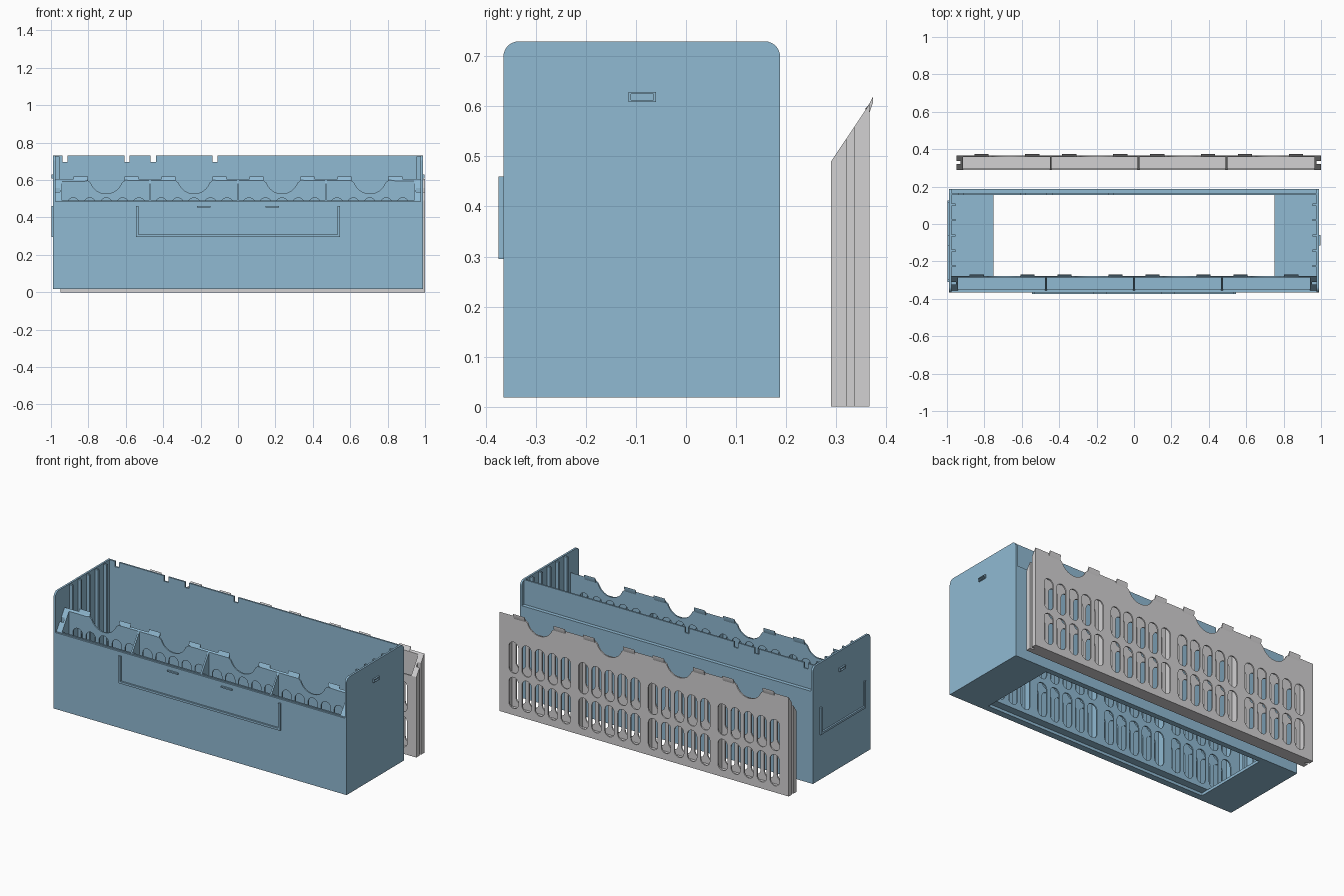
import bpy, bmesh, math
from mathutils import Matrix

old = bpy.data.objects.get("Cube")
if old:
    bpy.data.objects.remove(old, do_unlink=True)


def material(name, rgb):
    m = bpy.data.materials.new(name)
    m.use_nodes = True
    m.diffuse_color = (*rgb, 1)
    m.node_tree.nodes["Principled BSDF"].inputs["Base Color"].default_value = (*rgb, 1)
    return m


BLUE = material("dusty blue plastic", (0.28, 0.49, 0.65))
GREY = material("light grey plastic", (0.65, 0.64, 0.65))
parts = []

# axis -> which world axes carry the sheet's two drawing directions and its depth
AXES = {"x": ((0, 0, 1), (1, 0, 0), (0, 1, 0)),
        "y": ((1, 0, 0), (0, 0, 1), (0, 1, 0)),
        "z": ((1, 0, 0), (0, 1, 0), (0, 0, 1))}


def sheet(name, mat, axis, lo, hi, loops):
    """Flat plate between two depths; the first loop is the outline, the rest are holes."""
    curve = bpy.data.curves.new(name, "CURVE")
    curve.dimensions = "2D"
    curve.fill_mode = "BOTH"
    curve.extrude = (hi - lo) / 2
    for loop in loops:
        s = curve.splines.new("POLY")
        s.points.add(len(loop) - 1)
        for p, (u, v) in zip(s.points, loop):
            p.co = (u, v, 0, 1)
        s.use_cyclic_u = True
    tmp = bpy.data.objects.new(name, curve)
    bpy.context.collection.objects.link(tmp)
    bpy.context.view_layer.update()
    dg = bpy.context.evaluated_depsgraph_get()
    mesh = bpy.data.meshes.new_from_object(tmp.evaluated_get(dg))
    bpy.data.objects.remove(tmp, do_unlink=True)
    mesh.transform(Matrix(AXES[axis]).to_4x4())
    bm = bmesh.new()
    bm.from_mesh(mesh)
    bmesh.ops.remove_doubles(bm, verts=bm.verts, dist=0.0001)
    for v in bm.verts:
        v.co["xyz".index(axis)] += (lo + hi) / 2
    bmesh.ops.recalc_face_normals(bm, faces=bm.faces)
    bm.to_mesh(mesh)
    bm.free()
    mesh.name = name
    mesh.materials.clear()
    mesh.materials.append(mat)
    ob = bpy.data.objects.new(name, mesh)
    bpy.context.collection.objects.link(ob)
    parts.append(ob)
    return ob


def rect(u0, u1, v0, v1):
    return [(u0, v0), (u1, v0), (u1, v1), (u0, v1)]


def arc(u, v, r, a0, a1, n=10):
    steps = [math.radians(a0 + (a1 - a0) * i / n) for i in range(n + 1)]
    return [(u + r * math.cos(a), v + r * math.sin(a)) for a in steps]


def slot(u, v0, v1, r):
    return arc(u, v1 - r, r, 0, 180) + arc(u, v0 + r, r, 180, 360)


def block(name, mat, x, y, z):
    return sheet(name, mat, "z", z[0], z[1], [rect(*x, *y)])


# ---- Box ----
X, FRONT, BACK, BASE, TOP, T = 0.988, -0.365, 0.188, 0.018, 0.73, 0.012
INNER = 0.155

# floor: a wide strip at each end and a narrow one along the front
sheet("box_floor", BLUE, "z", BASE, BASE + 0.017,
      [[(-X, FRONT), (X, FRONT), (X, INNER), (0.75, INNER), (0.75, -0.325),
        (-0.75, -0.325), (-0.75, INNER), (-X, INNER)]])
block("box_front_wall", BLUE, (-X, X), (FRONT, FRONT + T), (BASE, 0.484))

# back wall: thick below the ledge, thin and notched above it
block("box_back_wall", BLUE, (-X, X), (INNER, BACK), (BASE, 0.58))
outline = [(-X, 0.58), (X, 0.58), (X, TOP)]
for n in (-0.123, -0.453, -0.593, -0.925):
    outline += [(n + 0.014, TOP), (n + 0.014, 0.697), (n - 0.014, 0.697), (n - 0.014, TOP)]
outline += [(-X, TOP)]
sheet("box_upper_back_wall", BLUE, "y", INNER, INNER + 0.01, [outline])

side = ([(FRONT, BASE), (BACK, BASE)] + arc(BACK - 0.03, TOP - 0.03, 0.03, 0, 90, 8)
        + arc(FRONT + 0.03, TOP - 0.03, 0.03, 90, 180, 8))
for s, label in ((1, "left"), (-1, "right")):
    lo, hi = sorted((s * (X - T), s * X))
    sheet(f"box_{label}_wall", BLUE, "x", lo, hi, [side])
    # guide ribs inside the wall
    for i in range(5):
        y = 0.103 - i * 0.082
        lo, hi = sorted((s * 0.955, s * (X - 0.002)))
        block(f"{label}_rib", BLUE, (lo, hi), (y - 0.006, y + 0.006), (BASE, TOP - 0.005))
    # small raised latch window
    lo, hi = sorted((s * (X - 0.002), s * (X + 0.01)))
    sheet(f"{label}_latch", BLUE, "x", lo, hi,
          [rect(-0.115, -0.06, 0.609, 0.629), rect(-0.11, -0.065, 0.613, 0.625)])


# ---- Label holders: open-topped frames ----
def holder(name, axis, lo, hi, u0, u1):
    w, z0, z1 = 0.013, 0.295, 0.46
    sheet(name, BLUE, axis, lo, hi,
          [[(u0, z0), (u1, z0), (u1, z1), (u1 - w, z1), (u1 - w, z0 + w),
            (u0 + w, z0 + w), (u0 + w, z1), (u0, z1)]])


holder("front_label_holder", "y", FRONT - 0.01, FRONT + 0.002, -0.545, 0.545)
holder("side_label_holder", "x", -X - 0.01, -X + 0.002, -0.31, 0.125)
for c in (-0.182, 0.182):
    block("front_holder_clip", BLUE, (c - 0.036, c + 0.036),
          (FRONT - 0.01, FRONT + 0.002), (0.452, 0.46))


# ---- Slotted dividers ----
def divider(name, mat, dx, back, z0, rows):
    depth, top, low, half, core = 0.077, 0.605, 0.49, 0.975, 0.952
    front = back - depth
    bays = [dx + c for c in (-0.705, -0.235, 0.235, 0.705)]

    def slots(limit):
        return [slot(c + k * 0.088, lo, min(hi, limit), 0.032)
                for c in bays for k in range(-2, 3) for lo, hi in rows]

    # back plate with finger scoops, its top edge sloping forward
    outline = [(dx + half, top), (dx + half, z0), (dx - half, z0), (dx - half, top)]
    for c in bays:
        outline += [(c - 0.115, top), (c - 0.098, top - 0.008)]
        outline += arc(c, top + 0.01, 0.088, 200, 340, 16)
        outline += [(c + 0.098, top - 0.008), (c + 0.115, top)]
    plate = sheet(name + "_back_plate", mat, "y", back - 0.008, back, [outline] + slots(top))
    for v in plate.data.vertices:
        if v.co.y < back - 0.004 and v.co.z > top - 0.001:
            v.co.z -= 0.012

    # lower front plate and floor
    sheet(name + "_front_plate", mat, "y", front, front + 0.008,
          [rect(dx - core, dx + core, z0, low)] + slots(low - 0.02))
    block(name + "_floor", mat, (dx - core, dx + core), (front, back), (z0, z0 + 0.014))

    # small leaning tabs beside each scoop
    for c in bays:
        for s in (-1, 1):
            u = c + s * 0.136
            sheet(name + "_tab", mat, "x", u - 0.038, u + 0.038,
                  [[(back - 0.004, top - 0.006), (back, top - 0.017),
                    (back + 0.007, top + 0.003), (back + 0.007, top + 0.015)]])

    # fins with sloping tops
    def fin(label, x0, x1, d0, d1):
        def z(d):
            return low + (top - low) * d / depth
        x0, x1 = sorted((x0, x1))
        sheet(f"{name}_{label}", mat, "x", x0, x1,
              [[(front + d0, z0), (front + d1, z0), (front + d1, z(d1)), (front + d0, z(d0))]])

    for c in (-0.47, 0, 0.47):
        fin("fin", dx + c - 0.005, dx + c + 0.005, 0, depth)
    # grooved end blocks
    for s in (-1, 1):
        fin("end_core", dx + s * 0.94, dx + s * core, 0, depth)
        fin("end_front_rail", dx + s * core, dx + s * half, 0, 0.031)
        fin("end_back_rail", dx + s * core, dx + s * half, 0.046, depth)


divider("inner_divider", BLUE, 0, -0.278, BASE + 0.017, ((0.06, 0.27), (0.295, 0.505)))
divider("spare_divider", GREY, 0.025, 0.367, 0, ((0.04, 0.23), (0.255, 0.445)))

# ---- Soft shading on the curved edges only ----
bpy.ops.object.select_all(action="DESELECT")
for ob in parts:
    ob.select_set(True)
bpy.context.view_layer.objects.active = parts[0]
bpy.ops.object.shade_smooth_by_angle(angle=math.radians(30))
